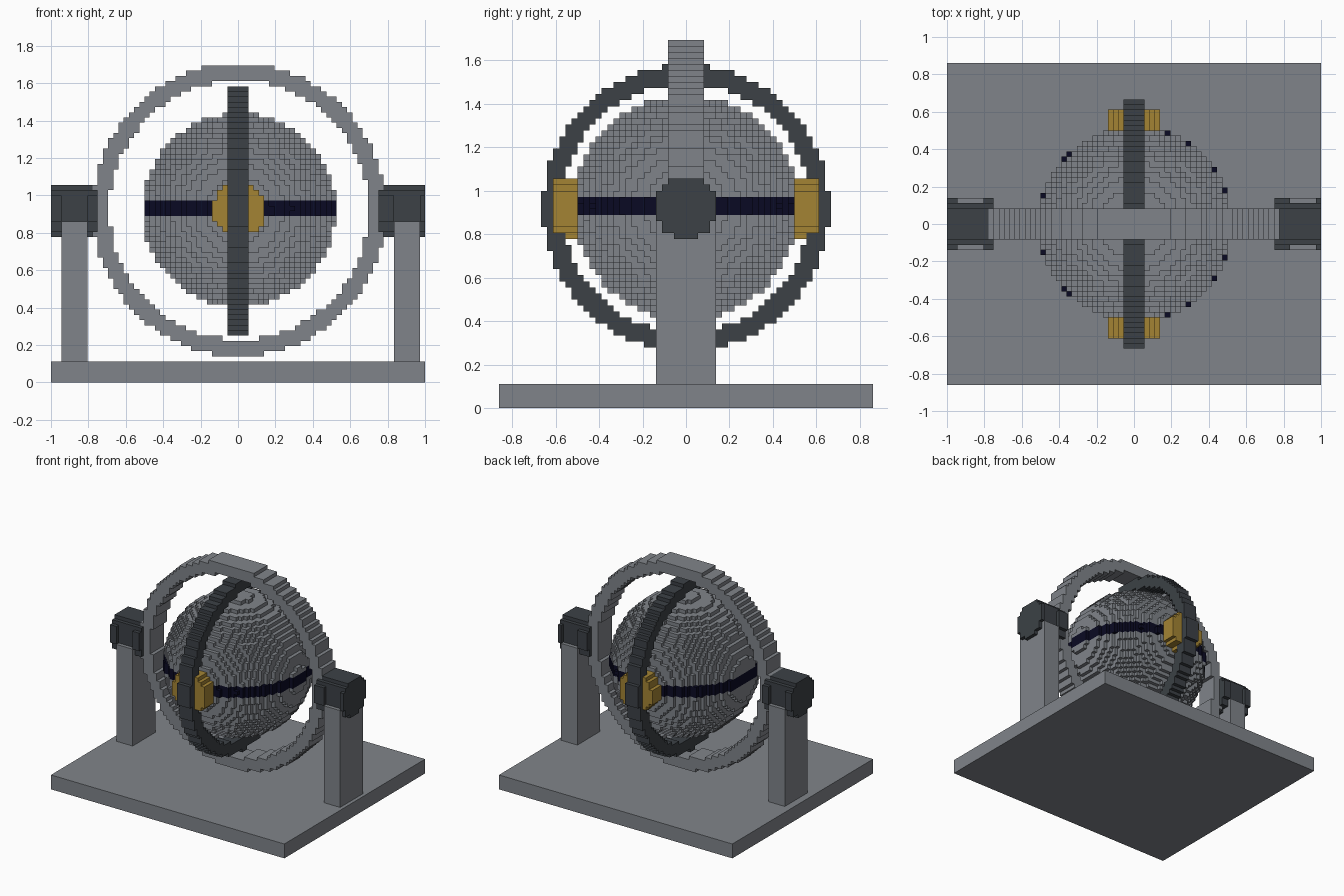
import bpy
import bmesh
from itertools import product
from mathutils import Vector

if "Cube" in bpy.data.objects:
    bpy.data.objects.remove(bpy.data.objects["Cube"], do_unlink=True)

UNIT = 1 / 36                      # edge of one block
ORIGIN = Vector((36, 31, 0))       # block coordinates of the world origin
CX, CY, CZ = 36.2, 31, 33.2        # shared centre of globe, rings and pivots
AXES = [Vector(a) for a in ((1, 0, 0), (0, 1, 0), (0, 0, 1))]


def material(name, color):
    m = bpy.data.materials.new(name)
    m.use_nodes = True
    m.diffuse_color = (*color, 1)
    m.node_tree.nodes["Principled BSDF"].inputs["Base Color"].default_value = (*color, 1)
    return m


gray = material("stone gray", (0.216, 0.231, 0.254))
dark = material("dark iron", (0.045, 0.053, 0.061))
gold = material("old gold", (0.371, 0.231, 0.034))
navy = material("deep navy", (0.003, 0.003, 0.017))


def finish(name, bm, mats):
    mesh = bpy.data.meshes.new(name)
    bm.to_mesh(mesh)
    bm.free()
    for m in mats:
        mesh.materials.append(m)
    obj = bpy.data.objects.new(name, mesh)
    bpy.context.collection.objects.link(obj)
    return obj


def box(name, low, high, mat):
    """Plain box between two block corners."""
    low, high = Vector(low), Vector(high)
    bm = bmesh.new()
    bmesh.ops.create_cube(bm, size=1)
    for v in bm.verts:
        v.co = ((low + high) / 2 + v.co * (high - low) - ORIGIN) * UNIT
    return finish(name, bm, [mat])


def blocks(name, low, high, inside, mats, paint=lambda k: 0):
    """Skin of all blocks in a range whose offset from the centre passes a test."""
    cells = {c for c in product(*(range(a, b) for a, b in zip(low, high)))
             if inside(c[0] + .5 - CX, c[1] + .5 - CY, c[2] + .5 - CZ)}
    bm = bmesh.new()
    verts = {}

    def corner(p):
        key = tuple(round(n) for n in p)
        if key not in verts:
            verts[key] = bm.verts.new((Vector(key) - ORIGIN) * UNIT)
        return verts[key]

    for cell in cells:
        base = Vector(cell)
        for n in range(3):
            u, v = AXES[(n + 1) % 3], AXES[(n + 2) % 3]
            for side in (0, 1):
                step = AXES[n] * (2 * side - 1)
                if tuple(int(q) for q in base + step) in cells:
                    continue
                p = base + AXES[n] * side
                quad = [p, p + u, p + u + v, p + v]
                if not side:
                    quad.reverse()
                face = bm.faces.new([corner(q) for q in quad])
                face.material_index = paint(cell[2])
    return finish(name, bm, mats)


# Base plate and the two uprights
box("base_plate", (0, 0, 0), (72, 62, 4), gray)
for side, start in (("right", 2), ("left", 66)):
    box(side + "_post", (start, 26, 4), (start + 5, 36, 31), gray)

# Stepped globe with a dark equator band
blocks("globe", (17, 11, 14), (56, 51, 53),
       lambda x, y, z: x * x + y * y + z * z < 346.5,
       [gray, navy], lambda k: 1 if 32 <= k <= 34 else 0)

# Outer ring facing the front, inner ring facing the sides
blocks("outer_ring", (7, 28, 4), (65, 34, 62),
       lambda x, y, z: 622 < x * x + z * z < 793, [gray])
blocks("inner_ring", (34, 6, 8), (38, 56, 59),
       lambda x, y, z: 424 < y * y + z * z < 563, [dark])

# Gold pivots between globe and inner ring
for name, start in (("front_pivot", 9), ("back_pivot", 49)):
    blocks(name, (30, start, 27), (43, start + 4, 40),
           lambda x, y, z: x * x + z * z < 27, [gold])

# Bearings on the uprights, narrowed where they sit on the post
for side, start, post in (("right", 0, 2), ("left", 63, 66)):
    waist = (post - CX, post + 5 - CX)
    blocks(side + "_bearing", (start, 25, 27), (start + 9, 37, 40),
           lambda x, y, z: y * y + z * z < 27
           and (abs(y) < 4 or not waist[0] < x < waist[1]), [dark])
